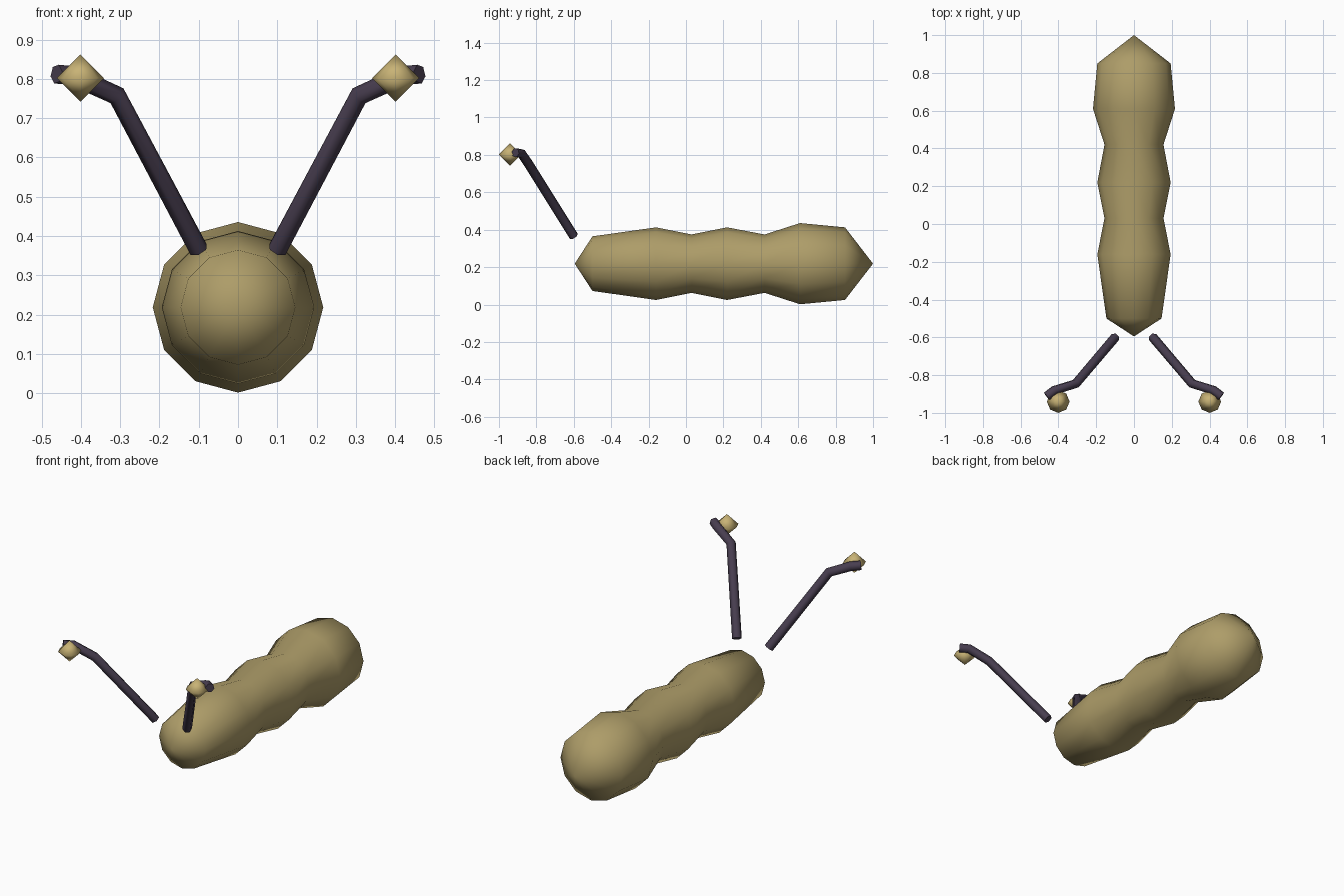
import bpy, bmesh, math
from mathutils import Vector

if "Cube" in bpy.data.objects:
    bpy.data.objects.remove(bpy.data.objects["Cube"])


def material(name, rgb):
    m = bpy.data.materials.new(name)
    m.diffuse_color = (*rgb, 1)
    m.use_nodes = True
    m.node_tree.nodes["Principled BSDF"].inputs["Base Color"].default_value = m.diffuse_color
    return m


OLIVE = material("olive tan", (0.42, 0.335, 0.14))
GOLD = material("pale gold", (0.58, 0.45, 0.18))
PLUM = material("dark plum", (0.065, 0.048, 0.08))


def lathe(name, profile, sides, mat, centre, to_world):
    """Revolve (position, radius) points; zero radius makes a pole."""
    bm = bmesh.new()
    rings = []
    for p, r in profile:
        n = sides if r else 1
        rings.append([bm.verts.new(Vector(centre) + Vector(to_world(
            r * math.cos(math.tau * i / sides), r * math.sin(math.tau * i / sides), p)))
            for i in range(n)])
    for a, b in zip(rings, rings[1:]):
        for i in range(sides):
            j = (i + 1) % sides
            quad = [a[i % len(a)], a[j % len(a)], b[j % len(b)], b[i % len(b)]]
            bm.faces.new(list(dict.fromkeys(quad)))
    bmesh.ops.recalc_face_normals(bm, faces=bm.faces)
    for f in bm.faces:
        f.smooth = True
    me = bpy.data.meshes.new(name)
    bm.to_mesh(me)
    bm.free()
    me.materials.append(mat)
    ob = bpy.data.objects.new(name, me)
    bpy.context.collection.objects.link(ob)
    return ob


def tube(name, points, radius, mat):
    """Six-sided capped tube along a polyline."""
    cu = bpy.data.curves.new(name, 'CURVE')
    cu.dimensions = '3D'
    cu.bevel_depth = radius
    cu.bevel_resolution = 1
    cu.use_fill_caps = True
    sp = cu.splines.new('POLY')
    sp.points.add(len(points) - 1)
    for pt, co in zip(sp.points, points):
        pt.co = (*co, 1)
    cu.materials.append(mat)
    ob = bpy.data.objects.new(name, cu)
    bpy.context.collection.objects.link(ob)
    bpy.ops.object.select_all(action='DESELECT')
    ob.select_set(True)
    bpy.context.view_layer.objects.active = ob
    bpy.ops.object.convert(target='MESH')
    bpy.ops.object.shade_smooth_by_angle(angle=math.radians(65))


# segmented body, running front to back
body = [(-0.595, 0), (-0.50, 0.146), (-0.16, 0.194), (0.03, 0.156), (0.22, 0.194),
        (0.42, 0.156), (0.61, 0.217), (0.85, 0.194), (1.0, 0)]
lathe("body", body, 12, OLIVE, (0, 0, 0.2185), lambda u, v, p: (u, p, v))

# bent antennae with a faceted bead at each tip
for side, s in (("left", -1), ("right", 1)):
    path = [(0.10, -0.60, 0.365), (0.308, -0.845, 0.757),
            (0.42, -0.88, 0.808), (0.462, -0.912, 0.812)]
    tube(side + "_antenna", [(s * x, y, z) for x, y, z in path], 0.025, PLUM)
    lathe(side + "_bead", [(-0.06, 0), (0, 0.06), (0.06, 0)], 8, GOLD,
          (s * 0.401, -0.94, 0.802), lambda u, v, p: (u, v, p))
